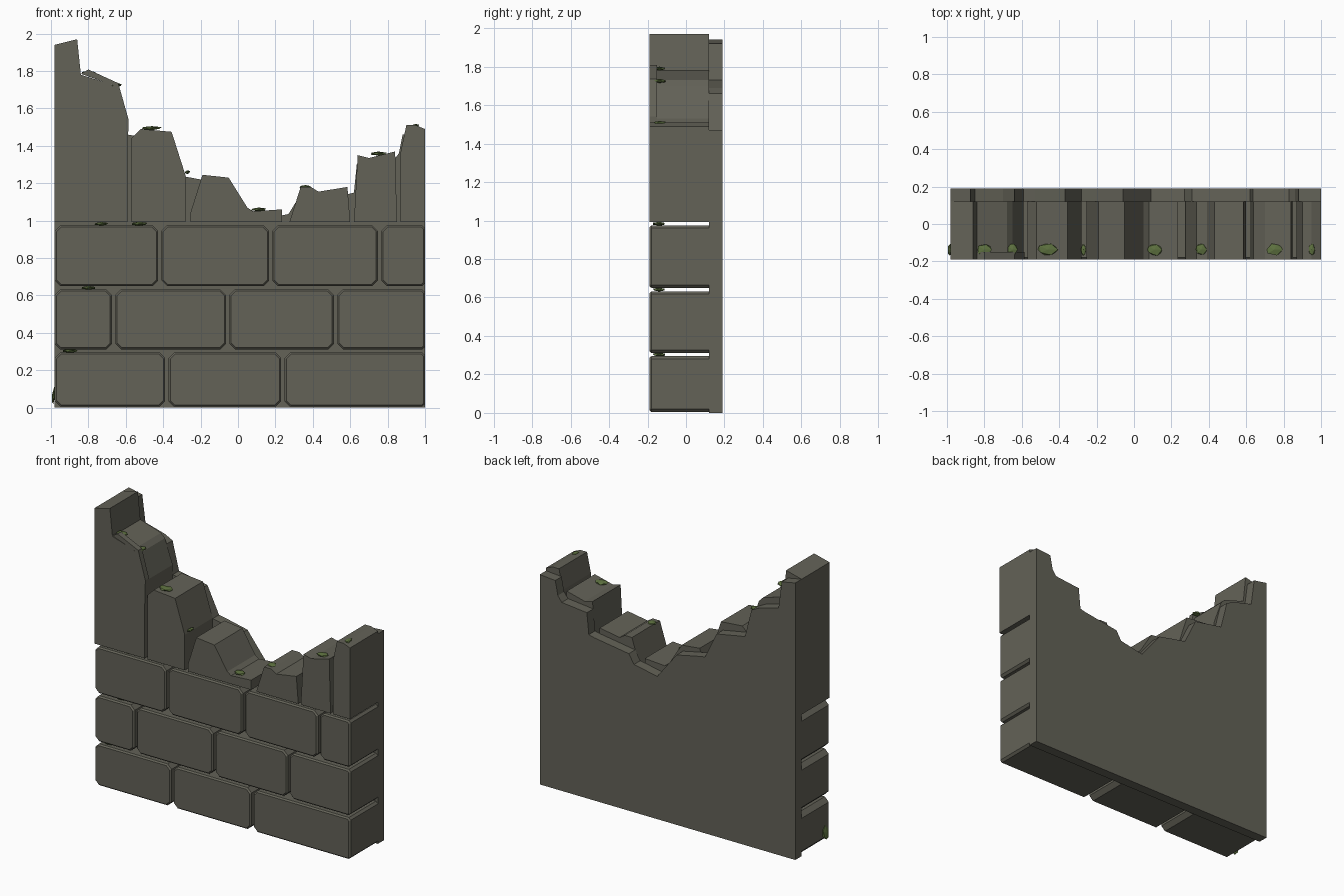
import bpy, bmesh, math, random
from mathutils import Matrix

random.seed(4)
cube = bpy.data.objects.get("Cube")
if cube:
    bpy.data.objects.remove(cube, do_unlink=True)


def material(name, rgb):
    mat = bpy.data.materials.new(name)
    mat.use_nodes = True
    colour = (*rgb, 1)
    mat.diffuse_color = colour
    node = mat.node_tree.nodes["Principled BSDF"]
    node.inputs["Base Color"].default_value = colour
    node.inputs["Roughness"].default_value = 0.9
    return mat


STONE = material("dark stone", (0.125, 0.122, 0.096))
MOSS = material("moss green", (0.11, 0.165, 0.05))
FRONT, MID, BACK = -0.19, 0.12, 0.19
LEFT, RIGHT = -0.98, 1.0


def finish(bm, name, mat):
    bmesh.ops.recalc_face_normals(bm, faces=bm.faces)
    mesh = bpy.data.meshes.new(name)
    bm.to_mesh(mesh)
    bm.free()
    mesh.materials.append(mat)
    obj = bpy.data.objects.new(name, mesh)
    bpy.context.collection.objects.link(obj)
    return obj


def prism(name, outline, y0, y1, edge=0.0):
    """Extrude an x-z outline from y0 to y1, with a chamfered front edge."""
    bm = bmesh.new()
    face = bm.faces.new([bm.verts.new((x, y1, z)) for x, z in outline])
    made = bmesh.ops.extrude_face_region(bm, geom=[face])["geom"]
    for v in made:
        if isinstance(v, bmesh.types.BMVert):
            v.co.y = y0 + edge
    bmesh.ops.recalc_face_normals(bm, faces=bm.faces)
    if edge:
        front = min(bm.faces, key=lambda f: f.calc_center_median().y)
        bmesh.ops.inset_region(bm, faces=[front], thickness=edge, depth=edge)
    return finish(bm, name, STONE)


def brick(name, x0, x1, z0, z1):
    """Whole block with cut corners, smaller at the right end of the wall."""
    a, b = 0.03, (0.015 if x1 == RIGHT else 0.03)
    prism(name, [(x0 + a, z0), (x1 - b, z0), (x1, z0 + b), (x1, z1 - b),
                 (x1 - b, z1), (x0 + a, z1), (x0, z1 - a), (x0, z0 + a)],
          FRONT, MID, 0.01)


# Whole courses: bottom, top and the centres of the upright joints
courses = [(0.005, 0.295, [-0.38, 0.24]),
           (0.312, 0.632, [-0.665, -0.055, 0.522]),
           (0.65, 0.975, [-0.418, 0.175, 0.757])]
for row, (z0, z1, joints) in enumerate(courses, 1):
    starts = [LEFT] + [j + 0.009 for j in joints]
    ends = [j - 0.009 for j in joints] + [RIGHT]
    for col, (x0, x1) in enumerate(zip(starts, ends), 1):
        brick(f"brick_row{row}_{col}", x0, x1, z0, z1)

# Broken top course: outer ends and the jagged upper outline, right to left
broken = [
    (-0.98, -0.59, [(-.59, 1.53), (-.65, 1.70), (-.68, 1.73), (-.84, 1.78),
                    (-.86, 1.97), (-.98, 1.94)]),
    (-0.57, -0.28, [(-.28, 1.24), (-.355, 1.475), (-.52, 1.49), (-.57, 1.44)]),
    (-0.255, 0.235, [(.235, 1.06), (.08, 1.05), (.05, 1.07), (-.05, 1.23),
                     (-.19, 1.245), (-.255, 1.04)]),
    (0.275, 0.6, [(.585, 1.18), (.43, 1.155), (.39, 1.18), (.335, 1.18)]),
    (0.62, 0.85, [(.84, 1.37), (.70, 1.335), (.64, 1.35)]),
    (0.87, 1.0, [(1, 1.49), (.95, 1.51), (.9, 1.51), (.87, 1.37)]),
]
for i, (x0, x1, top) in enumerate(broken, 1):
    prism(f"broken_brick_{i}", [(x0, 0.992), (x1, 0.992)] + top, FRONT, MID)

# Chipped flake on the front of the tall block
prism("stone_flake", [(-.84, 1.785), (-.67, 1.725), (-.61, 1.52), (-.59, 1.36),
                      (-.585, 1.54), (-.64, 1.735), (-.80, 1.808)], FRONT, -0.15)

# Backing slab with its own broken skyline
prism("backing_slab", [
    (LEFT, 0), (RIGHT, 0), (RIGHT, 1.47), (.88, 1.46), (.86, 1.36), (.83, 1.32),
    (.635, 1.30), (.62, 1.15), (.58, 1.14), (.31, 1.10), (.27, 1.035),
    (.09, 1.0), (-.06, 1.19), (-.2, 1.22), (-.28, 1.235), (-.37, 1.42),
    (-.53, 1.45), (-.59, 1.46), (-.64, 1.66), (-.7, 1.69), (-.85, 1.73),
    (-.875, 1.92), (LEFT, 1.94)], MID, BACK)


def moss(name, x, y, z, r, flat=0.011, tilt=0.0):
    """Flattened, slightly uneven clump."""
    bm = bmesh.new()
    bmesh.ops.create_icosphere(bm, subdivisions=1, radius=1)
    for v in bm.verts:
        v.co *= random.uniform(0.85, 1.1)
    bmesh.ops.transform(bm, verts=bm.verts, matrix=Matrix.Translation((x, y, z))
                        @ Matrix.Rotation(tilt, 4, "Y")
                        @ Matrix.Diagonal((r, 0.035, flat, 1)))
    finish(bm, name, MOSS)


# Moss on the ledges and in the joints
ledges = [(-.80, 1.79, .045), (-.65, 1.725, .03), (-.46, 1.495, .06),
          (-.27, 1.26, .015), (.11, 1.06, .045), (.36, 1.18, .035),
          (.75, 1.358, .045), (.95, 1.508, .02)]
for i, (x, z, r) in enumerate(ledges, 1):
    moss(f"ledge_moss_{i}", x, -0.137, z, r)
for i, (x, z) in enumerate([(-.73, .983), (-.53, .983), (-.8, .641), (-.9, .303)], 1):
    moss(f"joint_moss_{i}", x, -0.14, z, 0.045)
moss("side_moss", -0.984, -0.14, 0.07, 0.052, 0.01, math.radians(-80))
